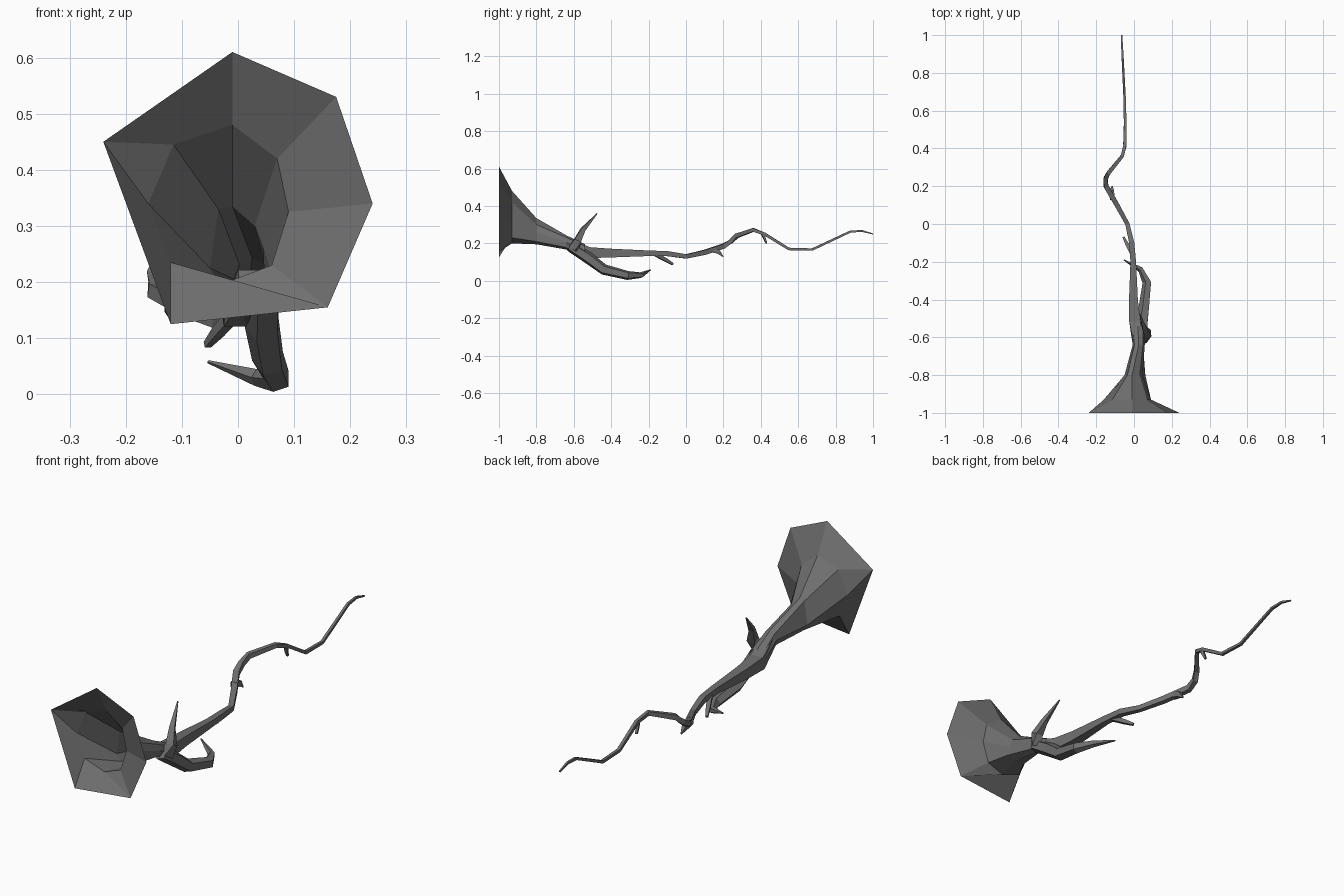
import bpy, bmesh, math
from mathutils import Vector

cube = bpy.data.objects.get("Cube")
if cube:
    bpy.data.objects.remove(cube, do_unlink=True)

bark = bpy.data.materials.new("dark_grey_bark")
bark.use_nodes = True
colour = (0.16, 0.16, 0.16, 1)
bark.diffuse_color = colour
bark.node_tree.nodes["Principled BSDF"].inputs["Base Color"].default_value = colour


def skin(name, rings, start_cap=False, end_cap=False):
    """Bridge rings of equal length into one flat shaded surface."""
    bm = bmesh.new()
    loops = [[bm.verts.new(p) for p in ring] for ring in rings]
    n = len(loops[0])
    for lo, hi in zip(loops, loops[1:]):
        for i in range(n):
            j = (i + 1) % n
            bm.faces.new((lo[i], lo[j], hi[j], hi[i]))
    if start_cap:
        bm.faces.new(loops[0][::-1])
    if end_cap:
        bm.faces.new(loops[-1])
    bmesh.ops.remove_doubles(bm, verts=bm.verts, dist=0.0005)
    bmesh.ops.recalc_face_normals(bm, faces=bm.faces)
    mesh = bpy.data.meshes.new(name)
    bm.to_mesh(mesh)
    bm.free()
    mesh.materials.append(bark)
    obj = bpy.data.objects.new(name, mesh)
    bpy.context.collection.objects.link(obj)
    return obj


def limb(name, path, sides=4):
    """Tapered tube along points given as x, y, z, radius."""
    pts = [Vector(p[:3]) for p in path]
    rings = []
    for i, p in enumerate(pts):
        t = (pts[min(i + 1, len(pts) - 1)] - pts[max(i - 1, 0)]).normalized()
        side = t.cross(Vector((0, 0, 1))).normalized()
        up = side.cross(t)
        ring = []
        for k in range(sides):
            a = 2 * math.pi * (k + 0.5) / sides
            ring.append(p + path[i][3] * (side * math.cos(a) + up * math.sin(a)))
        rings.append(ring)
    return skin(name, rings, True, True)


# Open flared mouth: rim, throat and neck outlines as x, z
rim = [(-.24, .45), (-.01, .61), (.175, .53), (.24, .34),
       (.16, .155), (.16, .155), (-.12, .125), (-.24, .45)]
throat = [(-.115, .445), (-.01, .48), (.07, .42), (.09, .325),
          (.06, .23), (-.02, .2), (-.12, .235), (-.16, .34)]
neck = [(-.035, .33), (-.01, .335), (.03, .3), (.045, .26),
        (.06, .21), (.02, .195), (-.03, .195), (-.05, .225)]


def oval(cx, cz, rx, rz):
    angles = [math.radians(135 - 45 * k) for k in range(8)]
    return [(cx + rx * math.cos(a), cz + rz * math.sin(a)) for a in angles]


outlines = [(-1, rim), (-.93, throat), (-.8, neck),
            (-.64, oval(.025, .205, .032, .038)),
            (-.54, oval(.02, .16, .042, .035))]
skin("flared_mouth", [[(x, y, z) for x, z in o] for y, o in outlines])

# Long winding stem
limb("stem", [
    (.025, -.64, .2, .033), (.005, -.52, .15, .042), (-.003, -.4, .148, .033),
    (-.004, -.2, .147, .021), (-.012, -.1, .145, .019), (-.035, 0, .13, .016),
    (-.09, .1, .152, .018), (-.148, .2, .185, .018), (-.15, .24, .21, .016),
    (-.135, .27, .24, .016), (-.062, .36, .272, .013), (-.047, .42, .25, .011),
    (-.047, .55, .17, .01), (-.05, .675, .167, .009), (-.06, .877, .262, .008),
    (-.063, .94, .267, .007), (-.065, 1, .25, .004)], 4)

# Lower branch curling under the stem
limb("lower_branch", [
    (.045, -.62, .185, .03), (.045, -.52, .12, .033), (.055, -.44, .06, .03),
    (.07, -.31, .028, .025), (.035, -.24, .03, .016), (-.053, -.19, .058, .003)], 5)

# Upper spike
limb("upper_spike", [
    (.06, -.6, .17, .03), (.072, -.58, .215, .026),
    (.055, -.55, .275, .016), (.03, -.475, .36, .003)], 4)

# Short broken twigs
limb("front_twig", [(-.01, -.16, .14, .014), (-.035, -.11, .112, .013),
                    (-.055, -.07, .088, .008)], 4)
limb("middle_thorn", [(-.115, .13, .165, .018), (-.118, .17, .158, .018),
                      (-.115, .2, .128, .003)], 4)
limb("back_thorn", [(-.047, .41, .25, .01), (-.05, .42, .225, .009),
                    (-.052, .43, .2, .006)], 4)
